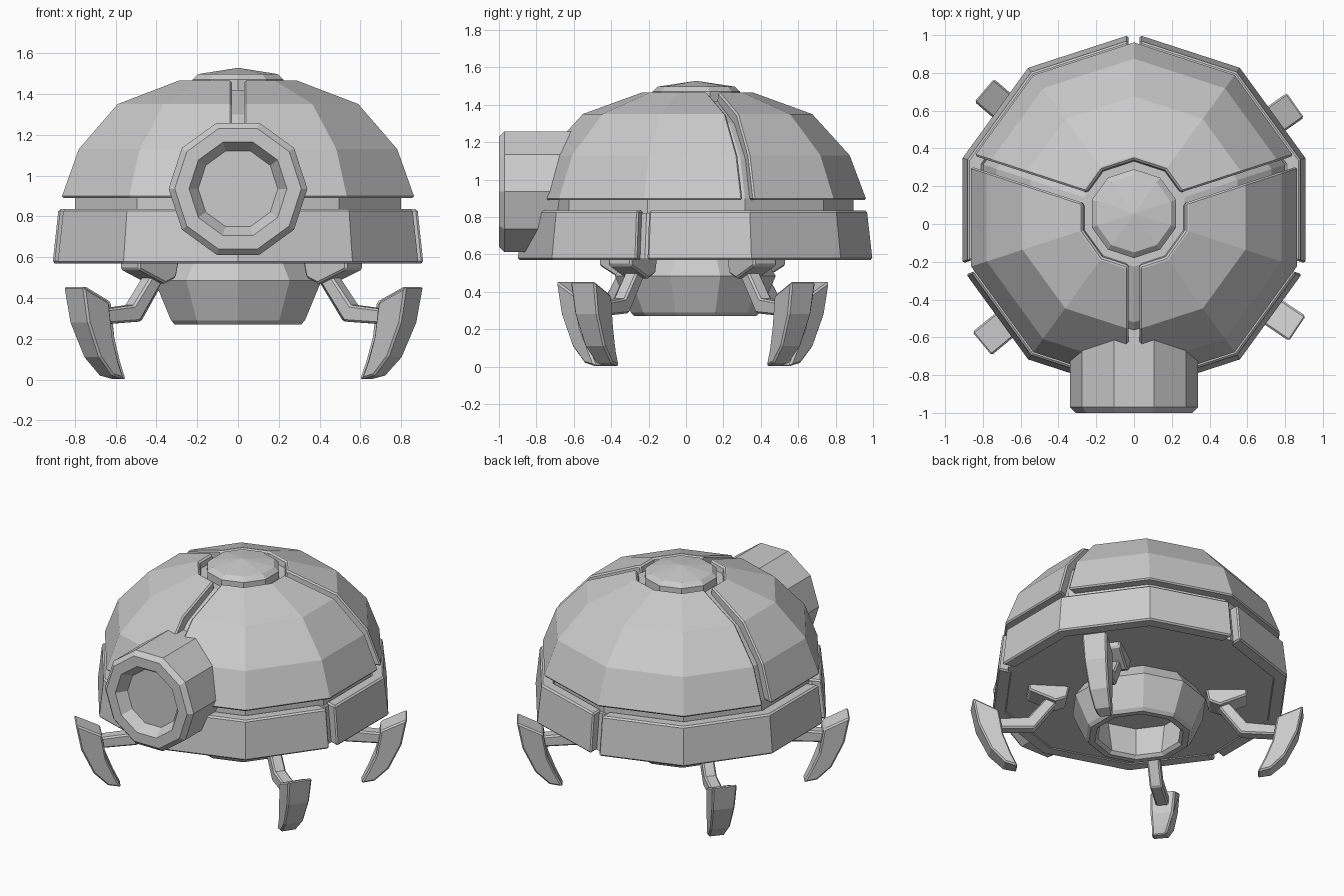
import bpy, bmesh
from math import sin, cos, radians, pi
from mathutils import Matrix, Vector

if "Cube" in bpy.data.objects:
    bpy.data.objects.remove(bpy.data.objects["Cube"])

grey = bpy.data.materials.new("plain_grey")
grey.use_nodes = True
GREY = (0.6, 0.6, 0.6, 1)
grey.diffuse_color = GREY
grey.node_tree.nodes["Principled BSDF"].inputs["Base Color"].default_value = GREY

BODY = Matrix.Translation((0, 0.055, 0))
STEP = 36    # ten-sided body


def finish(name, bm, matrix, bevel=0):
    bmesh.ops.remove_doubles(bm, verts=bm.verts, dist=1e-5)
    bmesh.ops.recalc_face_normals(bm, faces=bm.faces)
    bm.transform(matrix)
    mesh = bpy.data.meshes.new(name)
    bm.to_mesh(mesh)
    bm.free()
    mesh.materials.append(grey)
    obj = bpy.data.objects.new(name, mesh)
    bpy.context.collection.objects.link(obj)
    if bevel:
        mod = obj.modifiers.new("bevel", "BEVEL")
        mod.width = bevel
        mod.segments = 1
        mod.limit_method = "ANGLE"
        mod.angle_limit = radians(50)
    return obj


def polar(r, z, deg):
    return Vector((r * cos(radians(deg)), r * sin(radians(deg)), z))


def lathe(name, section, matrix=BODY, offset=18, bevel=0):
    """Ten-sided solid of revolution; the section starts and ends on the axis."""
    bm = bmesh.new()
    cols = [[bm.verts.new(polar(r, z, offset + STEP * i)) for r, z in section] for i in range(10)]
    for i in range(10):
        a, b = cols[i], cols[(i + 1) % 10]
        for j in range(len(section) - 1):
            loop = [a[j], b[j], b[j + 1], a[j + 1]]
            if section[j][0] == 0:
                loop.pop(1)
            elif section[j + 1][0] == 0:
                loop.pop(2)
            bm.faces.new(loop)
    return finish(name, bm, matrix, bevel)


def panel(name, section, start, faces, gap=0.03):
    """Thick curved plate spanning some sides, trimmed back from its end seams."""
    bm = bmesh.new()
    cols = []
    for i in range(faces + 1):
        deg = start + STEP * i
        near = deg + STEP if i == 0 else deg - STEP if i == faces else None
        col = []
        for r, z in section:
            p = polar(r, z, deg)
            if near is not None:
                p += (polar(r, z, near) - p).normalized() * gap / sin(radians(72))
            col.append(bm.verts.new(p))
        cols.append(col)
    n = len(section)
    for a, b in zip(cols, cols[1:]):
        for j in range(n):
            k = (j + 1) % n
            bm.faces.new((a[j], b[j], b[k], a[k]))
    bm.faces.new(cols[0])
    bm.faces.new(cols[-1])
    return finish(name, bm, BODY, 0.01)


def slab(name, outline, matrix, bevel):
    """Plate from (radius, height, half width) points, mirrored across its middle."""
    bm = bmesh.new()
    sides = [[bm.verts.new((r, s * w, z)) for r, z, w in outline] for s in (-1, 1)]
    n = len(outline)
    for j in range(n):
        k = (j + 1) % n
        bm.faces.new((sides[0][j], sides[0][k], sides[1][k], sides[1][j]))
    for side in sides:
        bm.faces.new(side)
    return finish(name, bm, matrix, bevel)


# inner body showing through the seams
lathe("inner_body", [(0, 0.575), (0.89, 0.575), (0.86, 0.82), (0.84, 0.82), (0.84, 0.9),
                     (0.765, 1.11), (0.575, 1.3), (0.28, 1.42), (0, 1.42)])

# dome plates with three seams
dome = [(0.91, 0.89), (0.82, 1.13), (0.62, 1.35), (0.305, 1.465),
        (0.285, 1.465), (0.275, 1.41), (0.57, 1.29), (0.76, 1.1), (0.83, 0.89)]
for name, start, faces in (("left", -90, 3), ("back", 18, 4), ("right", 162, 3)):
    panel("dome_plate_" + name, dome, start, faces)

# skirt plates below the dome
skirt = [(0.955, 0.57), (0.925, 0.835), (0.84, 0.835), (0.86, 0.57)]
for name, start, faces in (("front", 198, 4), ("left", -18, 3), ("right", 90, 3)):
    panel("skirt_plate_" + name, skirt, start, faces)

# top cap
lathe("top_cap", [(0, 1.41), (0.235, 1.41), (0.235, 1.47), (0.205, 1.497), (0, 1.528)])

# hollow bowl under the body
lathe("bottom_bowl", [(0, 0.59), (0.36, 0.59), (0.43, 0.485), (0.345, 0.29), (0.325, 0.27),
                      (0.285, 0.27), (0.265, 0.29), (0.3, 0.5), (0, 0.5)],
      Matrix.Translation((0, 0.05, 0)))

# front barrel with recessed lens
lathe("front_barrel", [(0, 0.4), (0.34, 0.4), (0.34, 0.97), (0.31, 1.0), (0.24, 1.0),
                       (0.195, 0.93), (0, 0.93)],
      Matrix.Translation((0, 0, 0.935)) @ Matrix.Rotation(pi / 2, 4, "X"), offset=0)

# legs: mount, bent arm and curved claw
mount = [(0.43, 0.59, 0.075), (0.69, 0.59, 0.075), (0.69, 0.54, 0.075),
         (0.52, 0.47, 0.075), (0.45, 0.5, 0.075)]
arm = [(0.47, 0.53, 0.04), (0.56, 0.53, 0.04), (0.69, 0.365, 0.04), (0.92, 0.34, 0.04),
       (0.9, 0.27, 0.04), (0.65, 0.285, 0.04)]
claw = [(0.88, 0.38, 0.08), (1.045, 0.457, 0.08), (1.01, 0.28, 0.075), (0.93, 0.11, 0.065),
        (0.84, 0.02, 0.055), (0.755, 0.0, 0.045), (0.8, 0.09, 0.055), (0.85, 0.21, 0.07)]
for name, deg in (("back_left", 35), ("back_right", 139.5),
                  ("front_right", 219.5), ("front_left", 326)):
    place = Matrix.Translation((0, 0.03, 0)) @ Matrix.Rotation(radians(deg), 4, "Z")
    slab(name + "_mount", mount, place, 0.01)
    slab(name + "_arm", arm, place, 0.01)
    slab(name + "_claw", claw, place, 0.01)
